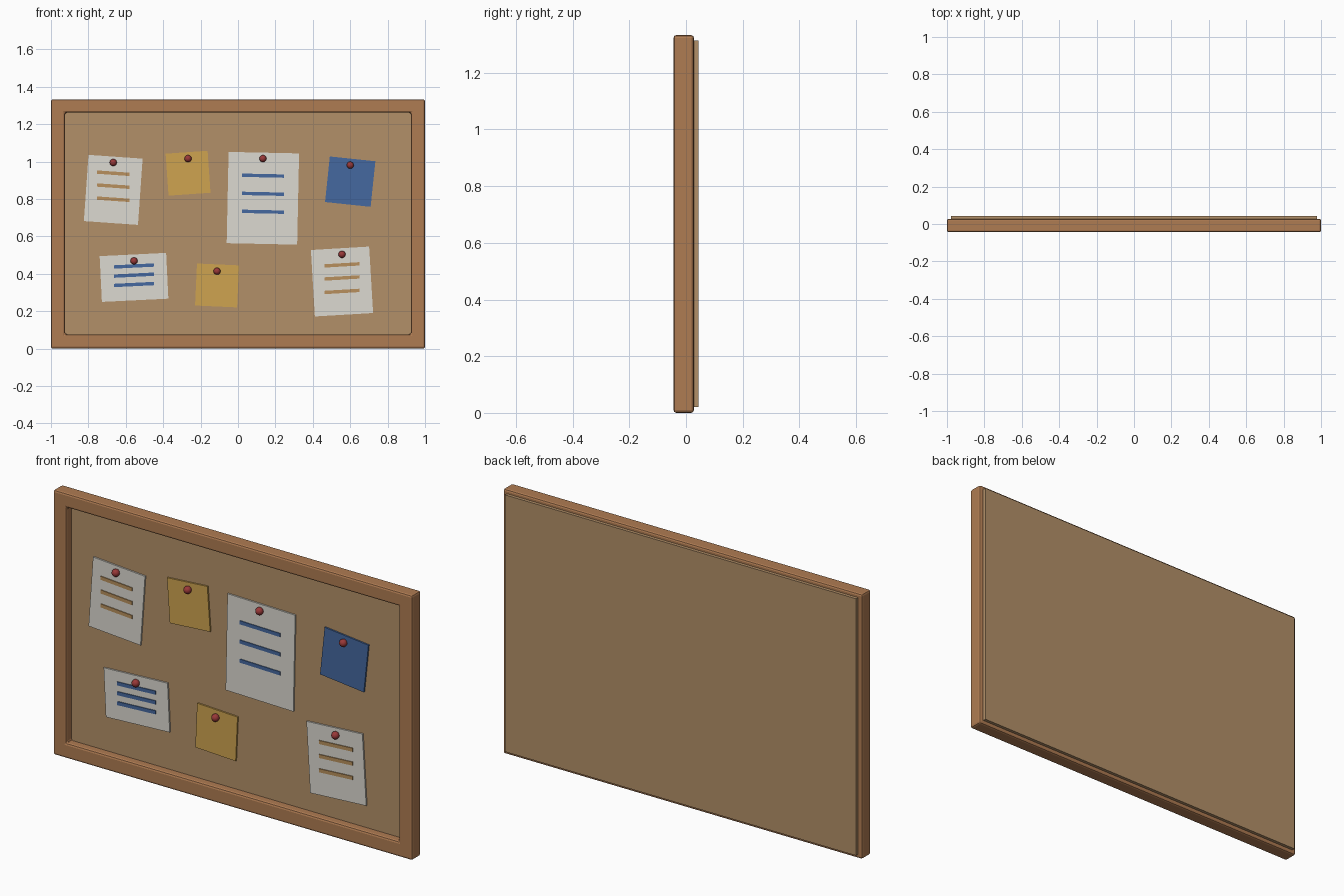
import bpy, bmesh
from math import radians

if "Cube" in bpy.data.objects:
    bpy.data.objects.remove(bpy.data.objects["Cube"])


def material(name, rgb):
    m = bpy.data.materials.new(name)
    m.diffuse_color = (*rgb, 1)
    m.use_nodes = True
    m.node_tree.nodes["Principled BSDF"].inputs["Base Color"].default_value = m.diffuse_color
    return m


WOOD = material("wood", (0.43, 0.2, 0.085))
CORK = material("cork", (0.45, 0.28, 0.14))
WHITE = material("white_paper", (0.72, 0.70, 0.64))
YELLOW = material("yellow_paper", (0.62, 0.37, 0.08))
BLUE = material("blue", (0.06, 0.14, 0.35))
TAN = material("tan", (0.48, 0.28, 0.11))
RED = material("red", (0.32, 0.04, 0.04))


def add_object(name, bm, mat):
    mesh = bpy.data.meshes.new(name)
    bmesh.ops.recalc_face_normals(bm, faces=bm.faces)
    bm.to_mesh(mesh)
    bm.free()
    ob = bpy.data.objects.new(name, mesh)
    bpy.context.collection.objects.link(ob)
    mesh.materials.append(mat)
    return ob


def slab(name, x, z, w, h, y0, y1, mat, tilt=0):
    """Thin box facing the front; tilt is counterclockwise in degrees."""
    bm = bmesh.new()
    bmesh.ops.create_cube(bm, size=1)
    bmesh.ops.scale(bm, vec=(w, y1 - y0, h), verts=bm.verts)
    ob = add_object(name, bm, mat)
    ob.location = (x, (y0 + y1) / 2, z)
    ob.rotation_euler.y = -radians(tilt)
    return ob


# Frame: one rectangular ring with rounded edges
bm = bmesh.new()
rings = []
for x, z0, z1 in ((1.0, 0.0, 1.333), (0.925, 0.077, 1.262)):
    for y in (-0.044, 0.028):
        rings.append([bm.verts.new(c) for c in
                      ((-x, y, z0), (x, y, z0), (x, y, z1), (-x, y, z1))])
of, ob_, inf, inb = rings
for a, b in ((of, ob_), (ob_, inb), (inb, inf), (inf, of)):
    for i in range(4):
        j = (i + 1) % 4
        bm.faces.new((a[i], a[j], b[j], b[i]))
frame = add_object("frame", bm, WOOD)
bev = frame.modifiers.new("rounded_edges", 'BEVEL')
bev.width = 0.01
bev.segments = 2
bev.limit_method = 'ANGLE'

# Cork panel, standing slightly proud of the frame at the back
FRONT = -0.004
slab("cork_panel", 0, 0.667, 1.955, 1.293, FRONT, 0.044, CORK)

# Notes: x, z, width, height, tilt, paper, pin z, line material, line width, line heights
notes = [
    (-0.667, 0.849, 0.290, 0.355, -4, WHITE, 0.995, TAN, 0.175, (0.938, 0.869, 0.799)),
    (-0.267, 0.938, 0.225, 0.225, 4, YELLOW, 1.016, None, 0, ()),
    (0.133, 0.804, 0.377, 0.488, -1.2, WHITE, 1.016, BLUE, 0.225, (0.925, 0.828, 0.732)),
    (0.600, 0.893, 0.245, 0.245, -6, BLUE, 0.981, None, 0, ()),
    (-0.556, 0.381, 0.356, 0.245, 2.8, WHITE, 0.469, BLUE, 0.214, (0.442, 0.393, 0.343)),
    (-0.112, 0.338, 0.225, 0.225, -2.6, YELLOW, 0.414, None, 0, ()),
    (0.556, 0.359, 0.312, 0.356, 3.4, WHITE, 0.504, TAN, 0.188, (0.448, 0.378, 0.306)),
]
for n, (x, z, w, h, tilt, paper, pin_z, ink, lw, lines) in enumerate(notes, 1):
    slab(f"note_{n}", x, z, w, h, FRONT - 0.008, FRONT, paper, tilt)
    for k, lz in enumerate(lines, 1):
        slab(f"note_{n}_line_{k}", x, lz, lw, 0.018,
             FRONT - 0.012, FRONT - 0.006, ink, tilt)
    # Round push pin
    bm = bmesh.new()
    bmesh.ops.create_uvsphere(bm, u_segments=16, v_segments=10, radius=0.019)
    for f in bm.faces:
        f.smooth = True
    pin = add_object(f"pin_{n}", bm, RED)
    pin.location = (x, FRONT - 0.016, pin_z)
